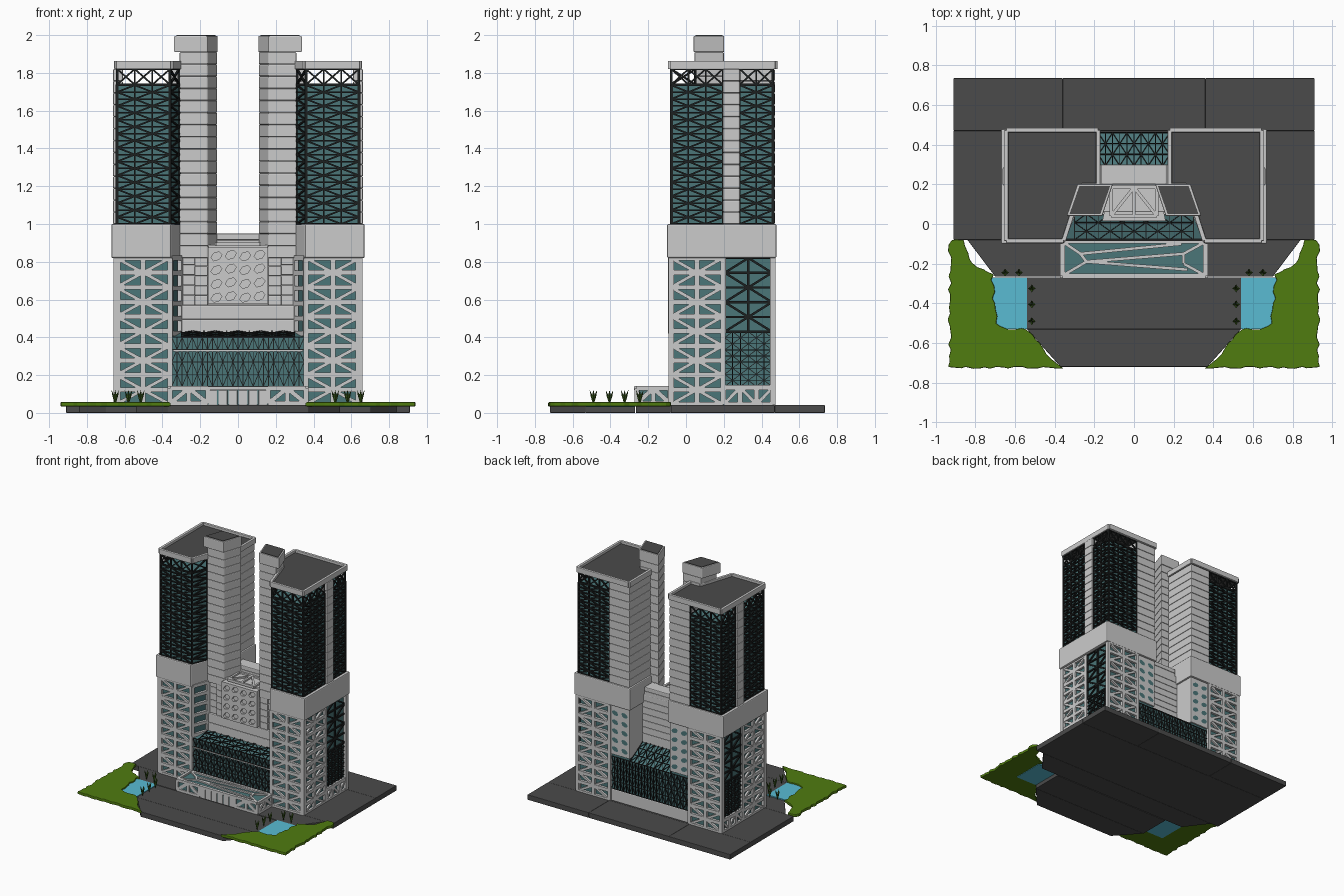
import bpy, bmesh, math, random
from mathutils import Vector as V

if "Cube" in bpy.data.objects:
    bpy.data.objects.remove(bpy.data.objects["Cube"])

random.seed(4)

def mat(name, c):
    m = bpy.data.materials.new(name)
    m.diffuse_color = (*c, 1)
    m.use_nodes = True
    m.node_tree.nodes["Principled BSDF"].inputs["Base Color"].default_value = m.diffuse_color
    return m

GLASS = mat("teal_glass", (0.07, 0.18, 0.19))
DARK = mat("dark_stone", (0.07, 0.07, 0.07))
BLACK = mat("black_metal", (0.012, 0.014, 0.014))
GRASS = mat("grass", (0.08, 0.2, 0.005))
LEAF = mat("leaf", (0.04, 0.1, 0.01))
WATER = mat("water", (0.1, 0.5, 0.65))

def finish(bm, name, m=None, mirror=False, bevel=0.0):
    bmesh.ops.recalc_face_normals(bm, faces=bm.faces)
    me = bpy.data.meshes.new(name)
    bm.to_mesh(me)
    bm.free()
    ob = bpy.data.objects.new(name, me)
    bpy.context.collection.objects.link(ob)
    if m:
        me.materials.append(m)
    if bevel:
        b = ob.modifiers.new("bevel", 'BEVEL')
        b.width, b.segments, b.limit_method = bevel, 2, 'ANGLE'
    if mirror:
        k = ob.modifiers.new("mirror", 'MIRROR')
        k.use_mirror_merge = False
    return ob

def prism(bm, pts, z0, z1):
    f = bm.faces.new([bm.verts.new((x, y, z0)) for x, y in pts])
    r = bmesh.ops.extrude_face_region(bm, geom=[f])
    bmesh.ops.translate(bm, vec=(0, 0, z1 - z0), verts=[v for v in r['geom'] if isinstance(v, bmesh.types.BMVert)])

def rect(x0, x1, y0, y1):
    return [(x0, y0), (x1, y0), (x1, y1), (x0, y1)]

def solid(name, pts, z0, z1, m=None, mirror=False, bevel=0.0, rows=1):
    bm = bmesh.new()
    h = (z1 - z0) / rows
    for i in range(rows):
        prism(bm, pts, z0 + i * h, z0 + (i + 1) * h)
    return finish(bm, name, m, mirror, bevel)

def beam(bm, a, b, w, d, n):
    t = (b - a).normalized()
    s = t.cross(n).normalized() * w / 2
    o = n * d / 2
    q = [[bm.verts.new(p + s * i + o * j) for i, j in ((-1, -1), (1, -1), (1, 1), (-1, 1))] for p in (a, b)]
    bm.faces.new(q[0])
    bm.faces.new(q[1])
    for i in range(4):
        k = (i + 1) % 4
        bm.faces.new((q[0][i], q[0][k], q[1][k], q[1][i]))

def lattice(bm, o, u, v, rows, cols, w, d, diag=1, dw=None):
    # rails, posts and zigzag diagonals (diag=2: crosses) on the plane o + u, v
    o, u, v = V(o), V(u), V(v)
    n = u.cross(v).normalized()
    dw = dw or w
    P = lambda i, j: o + u * (i / cols) + v * (j / rows)
    for j in range(rows + 1):
        beam(bm, P(0, j), P(cols, j), w, d, n)
    for i in range(cols + 1):
        beam(bm, P(i, 0), P(i, rows), w, d, n)
    for i in range(cols):
        for j in range(rows):
            up = (i + j) % 2 == 0
            if diag == 2 or (diag == 1 and up):
                beam(bm, P(i, j), P(i + 1, j + 1), dw, d * 0.8, n)
            if diag == 2 or (diag == 1 and not up):
                beam(bm, P(i, j + 1), P(i + 1, j), dw, d * 0.8, n)

# ground slabs
for name, pts in (("main_slab", rect(-0.91, 0.91, -0.08, 0.47)), ("rear_mid_slab", rect(-0.36, 0.36, 0.47, 0.735)),
                  ("plaza", rect(-0.54, 0.54, -0.53, -0.27)),
                  ("plaza_rear", [(-0.7, -0.265), (0.7, -0.265), (0.84, -0.08), (-0.84, -0.08)]),
                  ("plaza_front", [(-0.37, -0.72), (0.37, -0.72), (0.54, -0.53), (-0.54, -0.53)])):
    solid(name, pts, 0, 0.042, DARK, bevel=0.003)
solid("rear_side_slab", rect(0.36, 0.91, 0.47, 0.735), 0, 0.042, DARK, True, 0.003)

# lawns with ragged outline, ponds
outline = [(0.36, -0.725), (0.93, -0.725), (0.93, -0.08), (0.86, -0.085), (0.82, -0.2), (0.71, -0.25),
           (0.71, -0.4), (0.69, -0.5), (0.64, -0.53), (0.54, -0.53), (0.46, -0.63)]
pts = []
for i, a in enumerate(outline):
    a, b = V(a), V(outline[(i + 1) % len(outline)])
    k = max(2, int((b - a).length / 0.03))
    for j in range(k):
        p = a.lerp(b, j / k)
        pts.append((p.x + random.uniform(-.01, .01), p.y + random.uniform(-.006, .006)))
solid("lawn", pts, 0.034, 0.057, GRASS, True, 0.005)
solid("pond", rect(0.54, 0.73, -0.53, -0.27), 0.03, 0.046, WATER, True)

# V-shaped plants
bm = bmesh.new()
for x, y in ((.515, -.49), (.515, -.405), (.515, -.325), (.58, -.245), (.65, -.245)):
    for s in (-1, 1):
        for dx, dy in ((1, 0), (0, 1)):
            a, b = V((x, y, 0.04)), V((x + s * dx * .02, y + s * dy * .02, 0.122))
            m = a.lerp(b, .6) + V((s * dx * -.003, s * dy * -.003, 0))
            side = V((dy, dx, 0)) * .008
            out = V((s * dx, s * dy, 0)) * .006
            ring = [bm.verts.new(m + q) for q in (side, out, -side, -out)]
            va, vb = bm.verts.new(a), bm.verts.new(b)
            for i in range(4):
                bm.faces.new((ring[i], ring[(i + 1) % 4], va))
                bm.faces.new((ring[i], ring[(i + 1) % 4], vb))
finish(bm, "plants", LEAF, True)

# lower tower: glass body, grey lattice, dark side lattice, grey inner wing
low = [(0.355, -0.075), (0.635, -0.075), (0.635, 0.455), (0.19, 0.455), (0.19, 0.2), (0.29, 0.2)]
solid("lower_glass", low, 0.042, 0.83, GLASS, True)
bm = bmesh.new()
Z = (0, 0, 0.775)
lattice(bm, (0.36, -0.078, 0.045), (0.285, 0, 0), Z, 10, 2, 0.026, 0.03, 1, 0.018)
lattice(bm, (0.638, -0.08, 0.045), (0, 0.275, 0), Z, 10, 2, 0.026, 0.03, 1, 0.018)
lattice(bm, (0.645, 0.46, 0.045), (-0.285, 0, 0), Z, 10, 2, 0.026, 0.03, 1, 0.018)
lattice(bm, (0.305, 0.05, 0.42), (0.05, -0.13, 0), (0, 0, 0.4), 5, 1, 0.026, 0.02, 0)
lattice(bm, (0.638, 0.2, 0.045), (0, 0.26, 0), (0, 0, 0.09), 1, 3, 0.026, 0.03, 1, 0.018)
finish(bm, "lower_frame", None, True)
bm = bmesh.new()
lattice(bm, (0.638, 0.205, 0.14), (0, 0.25, 0), (0, 0, 0.29), 9, 6, 0.004, 0.012)
lattice(bm, (0.638, 0.205, 0.43), (0, 0.25, 0), (0, 0, 0.39), 5, 2, 0.012, 0.016)
finish(bm, "lower_side_mesh", BLACK, True)
solid("inner_wing_low", rect(0.18, 0.36, 0.195, 0.466), 0.42, 0.82, None, True, 0.006, 1)
bm = bmesh.new()
for i in range(2):
    for j in range(5):
        cx, cz = 0.225 + i * 0.085, 0.47 + j * 0.073
        f = [bm.verts.new((cx + .028 * math.cos(a), .468, cz + .02 * math.sin(a) + .006 * math.cos(a)))
             for a in (k * math.tau / 8 for k in range(8))]
        bm.faces.new(f)
finish(bm, "wing_windows", GLASS, True)

# plain band between lower and upper tower
band = [(0.355, -0.1), (0.67, -0.1), (0.67, 0.478), (0.17, 0.478), (0.17, 0.19), (0.285, 0.12)]
solid("band", band, 0.82, 1.0, None, True, 0.007)

# upper tower: glass, mesh, open crown, wing, side column
up = [(0.36, -0.075), (0.637, -0.075), (0.637, 0.457), (0.35, 0.457), (0.3, 0.2), (0.315, 0.05)]
solid("upper_glass", up, 1.0, 1.735, GLASS, True)
faces = (((0.36, -0.078), (0.28, 0), 3), ((0.64, -0.078), (0, 0.273), 3), ((0.64, 0.285), (0, 0.175), 2),
         ((0.64, 0.46), (-0.28, 0), 3), ((0.313, 0.05), (0.047, -0.128), 1))
bm, cr = bmesh.new(), bmesh.new()
for (x, y), (ux, uy), c in faces:
    lattice(bm, (x, y, 1.0), (ux, uy, 0), (0, 0, 0.735), 20, c, 0.008, 0.016, 1, 0.009)
    lattice(cr, (x, y, 1.738), (ux, uy, 0), (0, 0, 0.082), 1, c, 0.009, 0.014, 2)
finish(bm, "upper_mesh", BLACK, True)
finish(cr, "crown_braces", BLACK, True)
solid("inner_wing_up", rect(0.18, 0.36, 0.195, 0.47), 1.0, 1.82, None, True, 0.006, 13)
solid("side_column", rect(0.61, 0.662, 0.195, 0.285), 1.0, 1.82, None, True, 0.006, 13)

# tower roof with parapet
roof = [(0.355, -0.085), (0.645, -0.085), (0.645, 0.473), (0.18, 0.473), (0.18, 0.195), (0.265, 0.195)]
solid("roof", roof, 1.82, 1.845, DARK, True)
bm = bmesh.new()
for i, a in enumerate(roof):
    b = roof[(i + 1) % 6]
    beam(bm, V((*a, 1.842)), V((*b, 1.842)), 0.044, 0.022, (V((*b, 0)) - V((*a, 0))).cross(V((0, 0, 1))).normalized())
finish(bm, "parapet", None, True, 0.004)

# lift core
core = [(0.16, 0.045), (0.31, 0.045), (0.275, 0.2), (0.108, 0.2)]
solid("core", core, 0.82, 1.91, None, True, 0.006, 17)
solid("core_cap", [(0.16, 0.04), (0.34, 0.04), (0.285, 0.202), (0.106, 0.202)], 1.91, 1.996, None, True, 0.006)
solid("core_cap_top", [(0.17, 0.05), (0.325, 0.05), (0.275, 0.192), (0.12, 0.192)], 1.99, 2.0, DARK, True)

# central glass hall with sloping roofs
solid("hall_base", rect(-0.36, 0.36, -0.085, 0.462), 0.042, 0.14, None, False, 0.005)
solid("hall_glass", rect(-0.35, 0.35, -0.075, 0.455), 0.13, 0.4, GLASS)
bm, sl = bmesh.new(), bmesh.new()
for y, s in ((-0.077, 1), (0.457, -1)):
    lattice(bm, (-0.35 * s, y, 0.14), (0.7 * s, 0, 0), (0, 0, 0.26), 4, 26, 0.004, 0.01)
for w0, w1, y0, y1, z1 in ((0.355, 0.3, -0.08, 0.05, 0.43), (0.18, 0.18, 0.46, 0.295, 0.5)):
    q = [sl.verts.new(p) for p in ((-w0, y0, 0.4), (w0, y0, 0.4), (w1, y1, z1), (-w1, y1, z1), (-w1, y1, 0.39), (w1, y1, 0.39))]
    for f in ((0, 1, 2, 3), (0, 3, 4), (1, 5, 2), (2, 5, 4, 3), (0, 4, 5, 1)):
        sl.faces.new([q[i] for i in f])
    s = 1 if y1 > y0 else -1
    lattice(bm, (-w1 * s, y0, 0.402), (2 * w1 * s, 0, 0), (0, y1 - y0, z1 - 0.4), 3, 10, 0.004, 0.01)
finish(sl, "hall_roof_glass", GLASS)
finish(bm, "hall_mesh", BLACK)
solid("hall_light_rail", rect(-0.345, 0.345, -0.085, -0.07), 0.326, 0.334)

# central link block
solid("link_base", [(-0.31, 0.045), (0.31, 0.045), (0.27, 0.3), (-0.27, 0.3)], 0.42, 0.57, None, False, 0.006, 2)
solid("link_terraces", [(-0.3, 0.06), (0.3, 0.06), (0.2, 0.3), (-0.2, 0.3)], 0.57, 0.89, None, False, 0.005, 6)
solid("link_wall_panels", rect(0.16, 0.23, 0.048, 0.08), 0.57, 0.88, None, True, 0.005, 6)
solid("link_top", rect(-0.165, 0.165, 0.2, 0.3), 0.88, 0.95, None, False, 0.006, 2)

# perforated front panel, its holes cut by a helper
panel = solid("perforated_panel", [(-0.16, 0.015), (0.16, 0.015), (0.12, 0.2), (-0.12, 0.2)], 0.58, 0.875)
bm = bmesh.new()
for i in range(4):
    for j in range(4):
        cx, cz = -0.114 + i * 0.076, 0.614 + j * 0.073 + (i % 2) * 0.008 - 0.004
        p = [(cx + .029 * math.cos(a), cz + .023 * math.sin(a) + .008 * math.cos(a)) for a in (k * math.tau / 6 for k in range(6))]
        r = [[bm.verts.new((x, y, z)) for x, z in p] for y in (0.0, 0.035)]
        bm.faces.new(r[0])
        bm.faces.new(r[1])
        for k in range(6):
            bm.faces.new((r[0][k], r[0][k - 1], r[1][k - 1], r[1][k]))
cut = finish(bm, "hole_cutter")
cut.hide_render = True
b = panel.modifiers.new("holes", 'BOOLEAN')
b.object, b.solver = cut, 'EXACT'
bpy.context.view_layer.objects.active = panel
bpy.ops.object.modifier_apply(modifier="holes")
bpy.data.objects.remove(cut)
bm = bmesh.new()
lattice(bm, (-0.115, 0.04, 0.893), (0.23, 0, 0), (0, 0.145, 0), 1, 2, 0.016, 0.02, 1)
finish(bm, "panel_roof_frame")

# entrance pavilion with framed glass roof
solid("pavilion", rect(-0.355, 0.355, -0.262, -0.08), 0.042, 0.128, GLASS)
bm = bmesh.new()
lattice(bm, (-0.36, -0.262, 0.13), (0.72, 0, 0), (0, 0.175, 0), 1, 1, 0.024, 0.02, 0)
for a, b in (((-.36, -.26), (-.24, -.19)), ((-.36, -.09), (-.27, -.15)), ((-.24, -.19), (-.27, -.15)),
             ((-.27, -.15), (.24, -.1)), ((-.24, -.19), (.27, -.23)), ((.36, -.09), (.25, -.15)),
             ((.36, -.26), (.25, -.2)), ((.25, -.2), (.25, -.15)), ((-.24, -.19), (.25, -.15))):
    beam(bm, V((*a, .13)), V((*b, .13)), 0.016, 0.018, V((0, 0, 1)))
lattice(bm, (-0.36, -0.262, 0.05), (0.2, 0, 0), (0, 0, 0.08), 1, 2, 0.024, 0.02)
lattice(bm, (0.16, -0.262, 0.05), (0.2, 0, 0), (0, 0, 0.08), 1, 2, 0.024, 0.02)
for s in (-1, 1):
    lattice(bm, (0.36 * s, -0.26, 0.05), (0, 0.175, 0), (0, 0, 0.08), 1, 2, 0.024, 0.02)
finish(bm, "pavilion_frame")
bm = bmesh.new()
for i in range(6):
    x = -0.16 + i * 0.0533
    prism(bm, rect(x + .003, x + .05, -0.268, -0.25), 0.042, 0.12)
finish(bm, "doors", None, False, 0.003)
